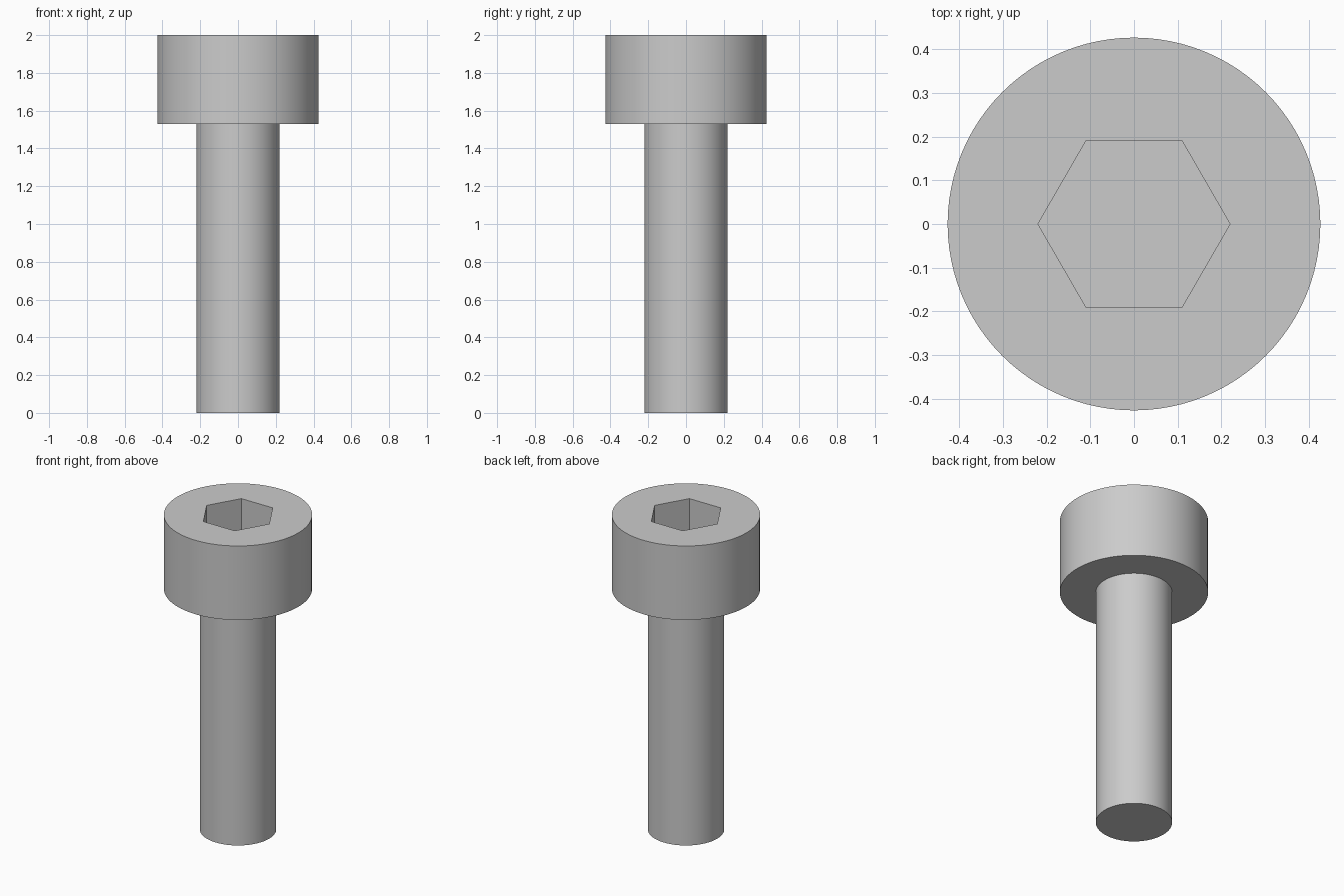
import bpy
import bmesh
import math
from mathutils import Matrix

cube = bpy.data.objects.get("Cube")
if cube:
    bpy.data.objects.remove(cube, do_unlink=True)

SHAFT_R, HEAD_R = 0.22, 0.427
HEAD_BASE, TOP = 1.53, 2.0
SOCKET_R, SOCKET_DEPTH = 0.22, 0.25
SEGMENTS = 96

# Single steel colour
steel = bpy.data.materials.new("grey steel")
steel.use_nodes = True
grey = (0.6, 0.6, 0.6, 1.0)
steel.diffuse_color = grey
steel.node_tree.nodes["Principled BSDF"].inputs["Base Color"].default_value = grey


def add_object(name, bm):
    mesh = bpy.data.meshes.new(name)
    bmesh.ops.recalc_face_normals(bm, faces=bm.faces)
    bm.to_mesh(mesh)
    bm.free()
    mesh.materials.append(steel)
    obj = bpy.data.objects.new(name, mesh)
    bpy.context.collection.objects.link(obj)
    return obj


# Shaft and head turned from one stepped profile, then capped
bm = bmesh.new()
profile = [(SHAFT_R, 0), (SHAFT_R, HEAD_BASE), (HEAD_R, HEAD_BASE), (HEAD_R, TOP)]
verts = [bm.verts.new((r, 0, z)) for r, z in profile]
edges = [bm.edges.new(pair) for pair in zip(verts, verts[1:])]
bmesh.ops.spin(bm, geom=verts + edges, cent=(0, 0, 0), axis=(0, 0, 1),
               angle=math.tau, steps=SEGMENTS)
bmesh.ops.remove_doubles(bm, verts=bm.verts, dist=0.0001)
bmesh.ops.holes_fill(bm, edges=[e for e in bm.edges if e.is_boundary], sides=0)
bolt = add_object("bolt_head_and_shaft", bm)

# Hexagonal socket cut down into the head
bm = bmesh.new()
bmesh.ops.create_cone(bm, cap_ends=True, segments=6, radius1=SOCKET_R,
                      radius2=SOCKET_R, depth=2 * SOCKET_DEPTH)
# Put two corners on the x axis
corner = max(bm.verts, key=lambda v: v.co.x).co
turn = Matrix.Rotation(-math.atan2(corner.y, corner.x), 4, 'Z')
bmesh.ops.transform(bm, verts=bm.verts, matrix=Matrix.Translation((0, 0, TOP)) @ turn)
cutter = add_object("socket_cutter", bm)
cutter.hide_render = True

cut = bolt.modifiers.new("hex socket", 'BOOLEAN')
cut.operation = 'DIFFERENCE'
cut.solver = 'EXACT'
cut.object = cutter

bpy.ops.object.select_all(action='DESELECT')
bolt.select_set(True)
bpy.context.view_layer.objects.active = bolt
bpy.ops.object.modifier_apply(modifier=cut.name)
bpy.data.objects.remove(cutter, do_unlink=True)

# Smooth round walls, crisp rims and socket corners
bpy.ops.object.shade_smooth_by_angle(angle=math.radians(30))
